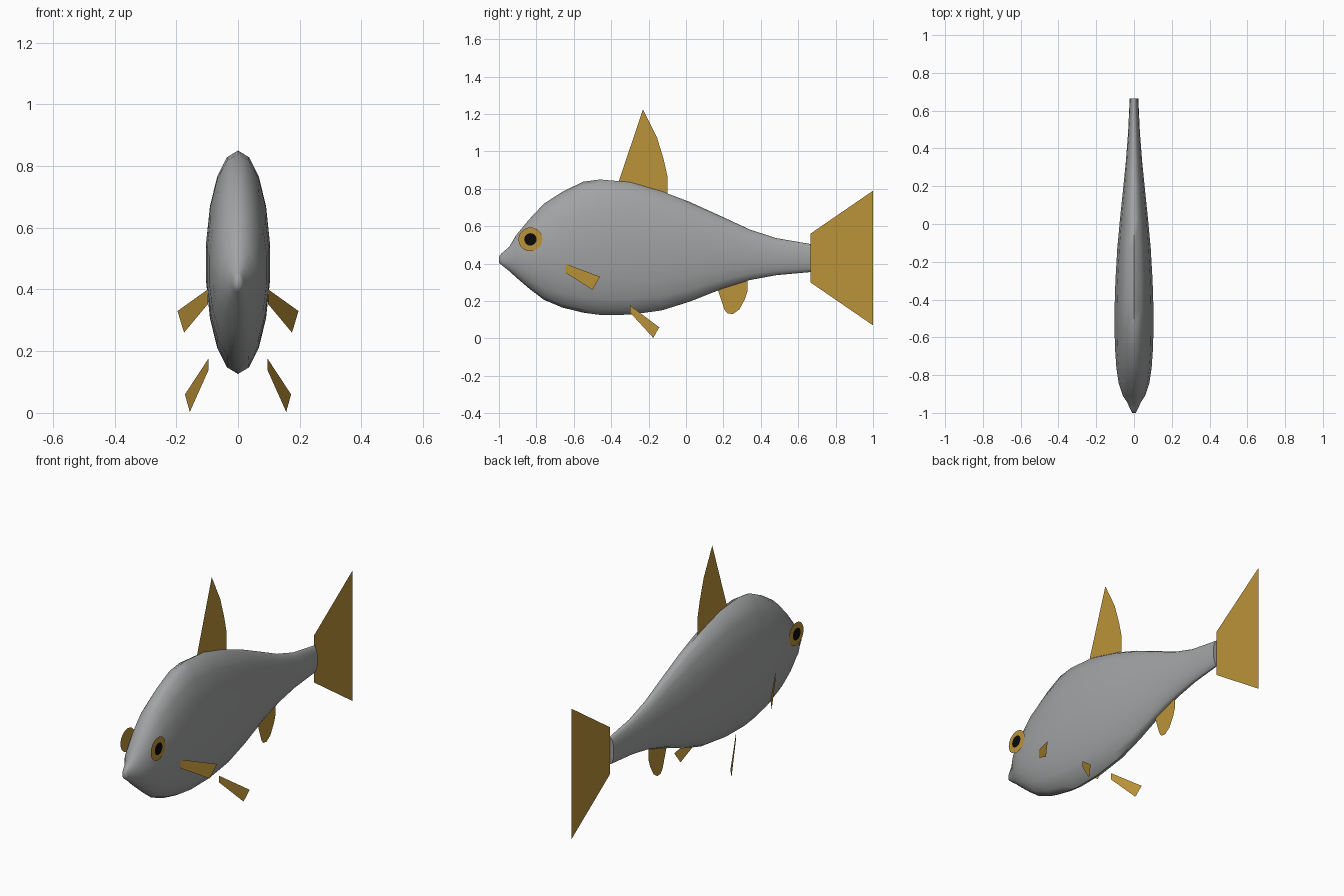
import bpy
import bmesh
from math import sin, cos, pi

if "Cube" in bpy.data.objects:
    bpy.data.objects.remove(bpy.data.objects["Cube"], do_unlink=True)


def make_material(name, red, green, blue):
    material = bpy.data.materials.new(name)
    material.use_nodes = True
    colour = (red, green, blue, 1)
    material.diffuse_color = colour
    material.node_tree.nodes["Principled BSDF"].inputs["Base Color"].default_value = colour
    return material


GREY = make_material("scale grey", .36, .365, .37)
GOLD = make_material("fin gold", .5, .29, .04)
BLACK = make_material("pupil black", .003, .003, .003)


def finish(bm, name, material):
    mesh = bpy.data.meshes.new(name)
    bm.to_mesh(mesh)
    bm.free()
    mesh.materials.append(material)
    obj = bpy.data.objects.new(name, mesh)
    bpy.context.collection.objects.link(obj)
    return obj


def make_fin(name, outline, root_x=0, splay=0, side=1):
    """Flat fin from a (y, z) outline, swinging outward behind its first point."""
    bm = bmesh.new()
    root_y = outline[0][0]
    verts = [bm.verts.new((side * (root_x + splay * (y - root_y)), y, z))
             for y, z in outline]
    bm.faces.new(verts)
    bmesh.ops.triangulate(bm, faces=bm.faces[:])
    return finish(bm, name, GOLD)


def make_disc(name, material, radius, x, side):
    """Flat round plate facing sideways at the eye position."""
    bpy.ops.mesh.primitive_circle_add(
        vertices=20, radius=radius, fill_type='NGON',
        location=(side * x, -.832, .53), rotation=(0, side * pi / 2, 0))
    disc = bpy.context.object
    disc.name = name
    disc.data.materials.append(material)


# Body: oval rings along the length, as (y, bottom, top, half width)
SECTIONS = [
    (-1, .405, .44, .009), (-.985, .392, .456, .018), (-.945, .36, .49, .036),
    (-.91, .328, .55, .06), (-.84, .268, .635, .083), (-.76, .207, .72, .095),
    (-.66, .165, .785, .102), (-.55, .138, .838, .105), (-.46, .126, .85, .105),
    (-.3, .127, .836, .1), (-.13, .15, .787, .09), (.02, .197, .73, .076),
    (.2, .268, .648, .057), (.34, .312, .583, .043), (.48, .338, .537, .032),
    (.665, .355, .505, .023),
]
SIDES = 18
bm = bmesh.new()
rings = []
for y, bottom, top, width in SECTIONS:
    middle, height = (top + bottom) / 2, (top - bottom) / 2
    angles = [2 * pi * i / SIDES for i in range(SIDES)]
    rings.append([bm.verts.new((width * sin(a), y, middle + height * cos(a)))
                  for a in angles])
for near, far in zip(rings, rings[1:]):
    for i in range(SIDES):
        j = (i + 1) % SIDES
        bm.faces.new((near[i], near[j], far[j], far[i]))
bm.faces.new(rings[0])
bm.faces.new(rings[-1])
bmesh.ops.recalc_face_normals(bm, faces=bm.faces[:])
body = finish(bm, "body", GREY)
bpy.ops.object.select_all(action='DESELECT')
body.select_set(True)
bpy.context.view_layer.objects.active = body
bpy.ops.object.shade_smooth_by_angle(angle=pi / 3)

# Fins on the centre line
make_fin("dorsal_fin", [(-.36, .838), (-.23, 1.225), (-.155, 1.075),
                        (-.12, .96), (-.1, .87), (-.1, .775)])
make_fin("tail_fin", [(.665, .56), (1, .79), (.87, .63), (.825, .43),
                      (.87, .225), (1, .07), (.665, .3)])
make_fin("anal_fin", [(.17, .26), (.205, .155), (.22, .135), (.25, .13),
                      (.285, .155), (.315, .21), (.33, .255), (.33, .31)])

# Paired fins and eyes
for label, side in (("left", 1), ("right", -1)):
    make_fin(label + "_pectoral_fin",
             [(-.645, .4), (-.46, .33), (-.5, .26), (-.645, .352)],
             root_x=.098, splay=.53, side=side)
    make_fin(label + "_pelvic_fin",
             [(-.3, .177), (-.143, .06), (-.175, .003), (-.3, .14)],
             root_x=.095, splay=.49, side=side)
    make_disc(label + "_eye", GOLD, .064, .093, side)
    make_disc(label + "_pupil", BLACK, .033, .096, side)
